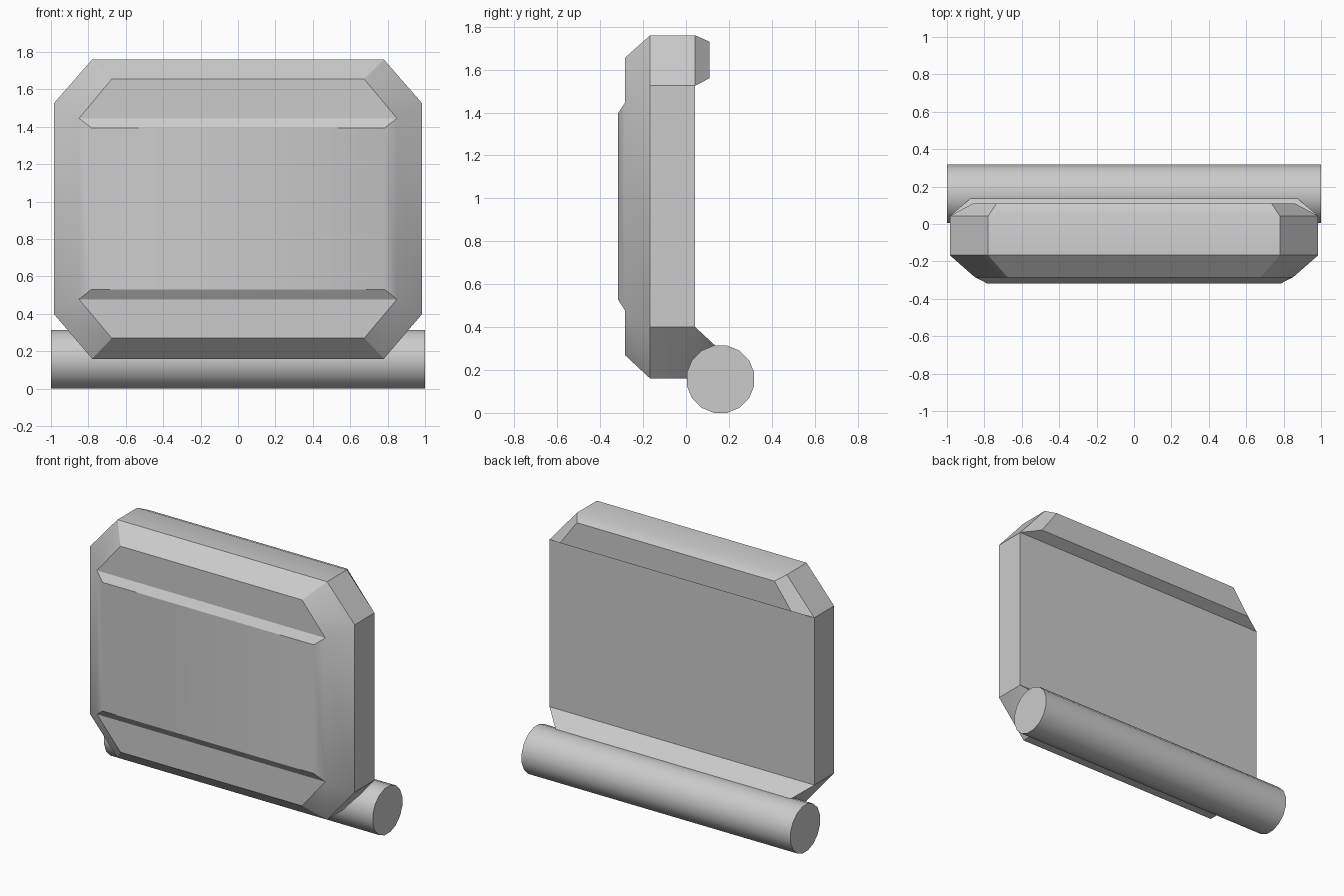
import bpy, bmesh, math

if "Cube" in bpy.data.objects:
    bpy.data.objects.remove(bpy.data.objects["Cube"])

grey = bpy.data.materials.new("plain grey")
grey.use_nodes = True
GREY = (0.6, 0.6, 0.6, 1)
grey.diffuse_color = GREY
grey.node_tree.nodes["Principled BSDF"].inputs["Base Color"].default_value = GREY


def octagon(bm, y, half, cut, low, low_cut, high_cut, high):
    """Chamfered outline, from lower left round by lower right."""
    points = [(-cut, low), (cut, low), (half, low_cut), (half, high_cut),
              (cut, high), (-cut, high), (-half, high_cut), (-half, low_cut)]
    return [bm.verts.new((x, y, z)) for x, z in points]


def bridge(bm, a, b):
    n = len(a)
    for i in range(n):
        j = (i + 1) % n
        bm.faces.new((a[i], a[j], b[j], b[i]))


def finish(ob):
    ob.data.materials.append(grey)
    bpy.ops.object.select_all(action="DESELECT")
    ob.select_set(True)
    bpy.context.view_layer.objects.active = ob
    bpy.ops.object.shade_smooth_by_angle(angle=math.radians(30))


# Panel: chamfered slab with a bevelled front
bm = bmesh.new()
back = octagon(bm, 0.043, 0.985, 0.78, 0.16, 0.40, 1.525, 1.76)
rim = octagon(bm, -0.167, 0.985, 0.78, 0.16, 0.40, 1.525, 1.76)
front = octagon(bm, -0.285, 0.85, 0.675, 0.27, 0.478, 1.445, 1.655)
bridge(bm, back, rim)
bridge(bm, rim, front)

# Raised plate in the middle of the front
base = [front[i] for i in (7, 2, 3, 6)]
plate = [bm.verts.new((x, -0.318, z)) for x, z in
         ((-0.785, 0.53), (0.785, 0.53), (0.785, 1.395), (-0.785, 1.395))]
bridge(bm, base, plate)
bm.faces.new(plate)
bm.faces.new([front[i] for i in (0, 1, 2, 7)])
bm.faces.new([front[i] for i in (3, 4, 5, 6)])

# Back wall with a tapered ridge along the top and the bottom
bm.faces.new([back[i] for i in (7, 2, 3, 6)])
ridges = (((6, 3, 4, 5), 0.11, 0.86, 1.56, 0.735, 1.73),
          ((7, 2, 1, 0), 0.14, 0.87, 0.31, 0.735, 0.19))
for ids, y, wide, z_in, narrow, z_out in ridges:
    foot = [back[i] for i in ids]
    top = [bm.verts.new((x, y, z)) for x, z in
           ((-wide, z_in), (wide, z_in), (narrow, z_out), (-narrow, z_out))]
    bridge(bm, foot, top)
    bm.faces.new(top)

bmesh.ops.recalc_face_normals(bm, faces=bm.faces)
mesh = bpy.data.meshes.new("panel")
bm.to_mesh(mesh)
bm.free()
panel = bpy.data.objects.new("panel", mesh)
bpy.context.collection.objects.link(panel)
finish(panel)

# Round hinge bar along the lower back edge
bar_mesh = bpy.data.meshes.new("hinge_bar")
bm = bmesh.new()
bmesh.ops.create_cone(bm, cap_ends=True, segments=16, radius1=0.16, radius2=0.16, depth=2)
for v in bm.verts:
    a = math.atan2(v.co.y, v.co.x) + math.pi / 16
    v.co = (v.co.z, 0.161 + 0.16 * math.cos(a), 0.157 + 0.16 * math.sin(a))
bmesh.ops.recalc_face_normals(bm, faces=bm.faces)
bm.to_mesh(bar_mesh)
bm.free()
bar = bpy.data.objects.new("hinge_bar", bar_mesh)
bpy.context.collection.objects.link(bar)
finish(bar)
